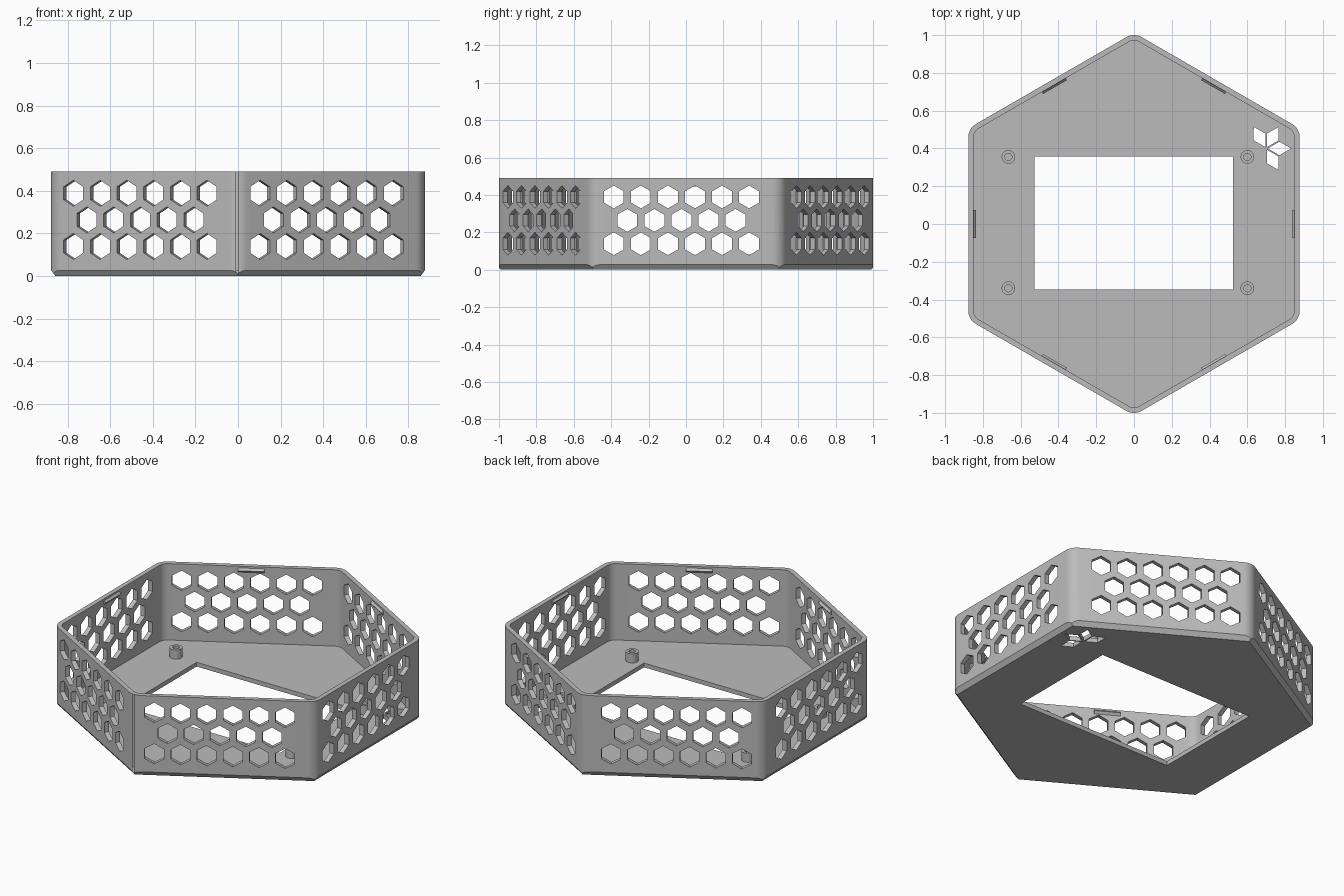
import bpy, bmesh
from math import sin, cos, radians, pi, sqrt
from mathutils import Matrix, Vector

APOTHEM, HEIGHT, WALL, FLOOR = 0.877, 0.49, 0.028, 0.026

cube = bpy.data.objects.get("Cube")
if cube:
    bpy.data.objects.remove(cube, do_unlink=True)

grey = bpy.data.materials.new("matte grey")
grey.use_nodes = True
grey.diffuse_color = (0.5, 0.5, 0.5, 1)
grey.node_tree.nodes["Principled BSDF"].inputs["Base Color"].default_value = (0.5, 0.5, 0.5, 1)


def polygon(radius, sides, start=0.0, centre=(0, 0)):
    return [(centre[0] + radius * cos(start + 2 * pi * i / sides),
             centre[1] + radius * sin(start + 2 * pi * i / sides)) for i in range(sides)]


def hexagon(apothem):
    return polygon(apothem * 2 / sqrt(3), 6, pi / 6)


def rounded_hexagon(apothem, radius, steps=8):
    points = []
    for i, (cx, cy) in enumerate(hexagon(apothem - radius)):
        for s in range(steps + 1):
            a = radians(60 * i + 60 * s / steps)
            points.append((cx + radius * cos(a), cy + radius * sin(a)))
    return points


def loft(bm, rings, matrix=Matrix(), closed=False):
    """Skin a stack of (outline, height) rings; cap the ends or join them in a loop."""
    loops = [[bm.verts.new(matrix @ Vector((x, y, z))) for x, y in outline] for outline, z in rings]
    pairs = list(zip(loops, loops[1:])) + ([(loops[-1], loops[0])] if closed else [])
    for low, high in pairs:
        for i in range(len(low)):
            j = (i + 1) % len(low)
            bm.faces.new((low[i], low[j], high[j], high[i]))
    if not closed:
        bm.faces.new(loops[0][::-1])
        bm.faces.new(loops[-1])


def make(name, bm):
    bmesh.ops.recalc_face_normals(bm, faces=bm.faces[:])
    mesh = bpy.data.meshes.new(name)
    bm.to_mesh(mesh)
    bm.free()
    mesh.materials.append(grey)
    obj = bpy.data.objects.new(name, mesh)
    bpy.context.collection.objects.link(obj)
    return obj


def solid(name, rings):
    bm = bmesh.new()
    loft(bm, rings)
    return make(name, bm)


def activate(obj):
    bpy.ops.object.select_all(action='DESELECT')
    obj.select_set(True)
    bpy.context.view_layer.objects.active = obj


def carve(target, cutter, operation='DIFFERENCE'):
    cutter.hide_render = True
    mod = target.modifiers.new("carve", 'BOOLEAN')
    mod.operation, mod.solver, mod.object = operation, 'EXACT', cutter
    activate(target)
    bpy.ops.object.modifier_apply(modifier=mod.name)
    bpy.data.objects.remove(cutter, do_unlink=True)


def smooth(obj):
    activate(obj)
    bpy.ops.object.shade_smooth_by_angle(angle=radians(30))


def wall_axes(angle):
    outward = Vector((cos(angle), sin(angle), 0))
    along = Vector((-sin(angle), cos(angle), 0))
    return outward, along, Vector((0, 0, 1))


def basis(a, b, c):
    return Matrix((a, b, c)).transposed().to_4x4()


# Tray shell: rounded hexagon, chamfered underneath, hollowed from above
outer = rounded_hexagon(APOTHEM, 0.08)
tray = solid("tray", [(outer, 0), (outer, HEIGHT)])
chamfer = 0.74
carve(tray, solid("chamfer_cutter", [
    (hexagon(APOTHEM - 0.02 - 0.1 * chamfer), -0.1),
    (hexagon(APOTHEM - 0.02 + 0.6 * chamfer), 0.6)]), 'INTERSECT')
inner = rounded_hexagon(APOTHEM - WALL, 0.055)
carve(tray, solid("cavity_cutter", [(inner, FLOOR), (inner, 0.6)]))

# Rectangular floor opening
opening = [(-0.528, -0.347), (0.525, -0.347), (0.525, 0.357), (-0.528, 0.357)]
carve(tray, solid("opening_cutter", [(opening, -0.1), (opening, 0.2)]))

# Four diamond petals cut through the floor
bm = bmesh.new()
for degrees in (-60, 0, 60, 120):
    a = radians(degrees)
    cx, cy = 0.7 + 0.07 * cos(a), 0.4 + 0.07 * sin(a)
    petal = [(cx + r * cos(a + k * pi / 2), cy + r * sin(a + k * pi / 2))
             for k, r in enumerate((0.062, 0.036) * 2)]
    loft(bm, [(petal, -0.1), (petal, 0.06)])
carve(tray, make("petal_cutter", bm))

# Honeycomb holes, each drilled straight through two opposite walls
PITCH = 0.1447
for degrees in (0, 240, 300):
    outward, along, up = wall_axes(radians(degrees))
    frame = basis(along, up, outward)
    bm = bmesh.new()
    for row in range(3):
        shift = PITCH / 2 * (row % 2)
        for col in range(6 - row % 2):
            spot = (-0.386 + shift + col * PITCH, 0.139 + row * 0.125)
            hole = polygon(0.061, 6, pi / 6, spot)
            loft(bm, [(hole, -1.1), (hole, 1.1)], frame)
    carve(tray, make("honeycomb_cutter", bm))
smooth(tray)

# Snap ridges inside the rim, one per wall
bm = bmesh.new()
face = APOTHEM - WALL
ridge = [(face + 0.008, 0.445), (face - 0.012, 0.468), (face + 0.008, 0.488)]
for i in range(6):
    outward, along, up = wall_axes(radians(60 * i))
    loft(bm, [(ridge, -0.073), (ridge, 0.073)], basis(outward, up, along))
make("snap_ridges", bm)

# Hollow screw posts around the opening
for side, x in (("left", 0.6), ("right", -0.665)):
    for end, y in (("back", 0.355), ("front", -0.34)):
        bm = bmesh.new()
        wide, bore = (polygon(r, 24, 0, (x, y)) for r in (0.036, 0.019))
        top = FLOOR + 0.055
        loft(bm, [(wide, 0.02), (wide, top), (bore, top), (bore, 0.02)], closed=True)
        smooth(make(f"{end}_{side}_screw_post", bm))
